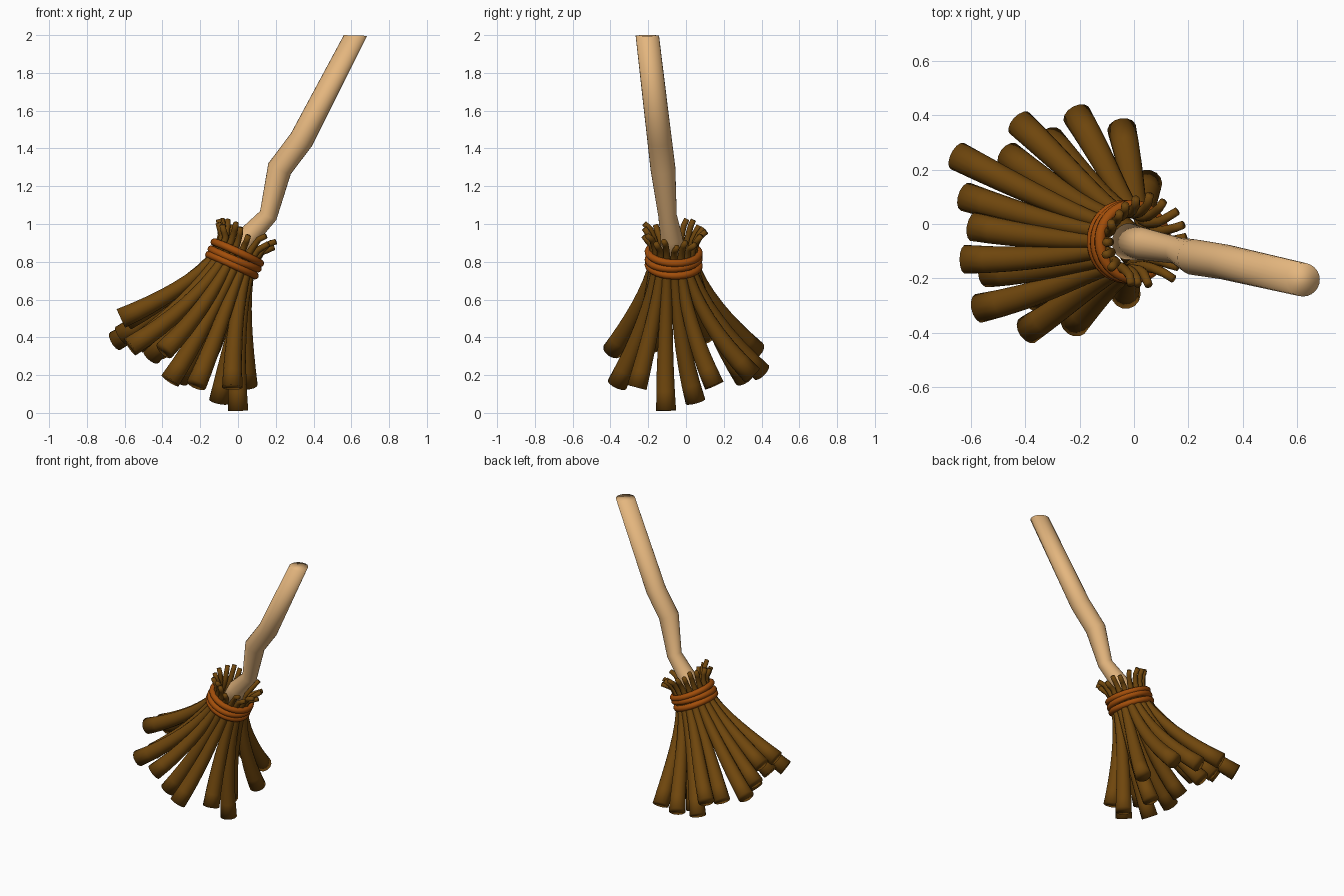
import bpy, bmesh, math, random
from mathutils import Vector

if "Cube" in bpy.data.objects:
    bpy.data.objects.remove(bpy.data.objects["Cube"])

random.seed(4)
C = Vector((-0.018, -0.065, 0.815))          # centre of the binding
U = Vector((0.4, 0.0, 0.917)).normalized()   # axis of the brush head
E1 = Vector((U.z, 0, -U.x))
E2 = Vector((0, 1, 0))


def material(name, rgb):
    m = bpy.data.materials.new(name)
    m.diffuse_color = (*rgb, 1)
    m.use_nodes = True
    m.node_tree.nodes["Principled BSDF"].inputs["Base Color"].default_value = m.diffuse_color
    return m


WOOD = material("pale_wood", (0.78, 0.47, 0.21))
TWIG = material("brown_twig", (0.16, 0.062, 0.004))
ROPE = material("orange_rope", (0.36, 0.075, 0.003))


def tube(name, pts, radii, mat, sides=14, end_normal=None):
    """Capped tapered tube through the given points."""
    bm = bmesh.new()
    rings = []
    n = len(pts)
    for i, p in enumerate(pts):
        a = (p - pts[i - 1]).normalized() if i else Vector()
        b = (pts[i + 1] - p).normalized() if i < n - 1 else Vector()
        t = (a + b).normalized()
        if i == n - 1 and end_normal:
            t = end_normal
        x = Vector((0, 1, 0)).cross(t).normalized()
        y = t.cross(x)
        ring = []
        for k in range(sides):
            w = 2 * math.pi * k / sides
            ring.append(bm.verts.new(p + (x * math.cos(w) + y * math.sin(w)) * radii[i]))
        rings.append(ring)
    for r0, r1 in zip(rings, rings[1:]):
        for k in range(sides):
            j = (k + 1) % sides
            bm.faces.new((r0[k], r0[j], r1[j], r1[k]))
    bm.faces.new(rings[0][::-1])
    bm.faces.new(rings[-1])
    me = bpy.data.meshes.new(name)
    bm.to_mesh(me)
    bm.free()
    ob = bpy.data.objects.new(name, me)
    bpy.context.collection.objects.link(ob)
    me.materials.append(mat)
    smooth(ob)
    return ob


def smooth(ob):
    # the whole surface is soft, end caps included
    for f in ob.data.polygons:
        f.use_smooth = True


# Crooked handle, cut level at the top
path = [(-0.02, -0.065, 0.79), (0.05, -0.077, 0.93), (0.16, -0.098, 1.045),
        (0.22, -0.122, 1.293), (0.335, -0.14, 1.445), (0.622, -0.205, 1.998)]
tube("handle", [Vector(p) for p in path], [0.068, 0.058, 0.049, 0.066, 0.065, 0.062],
     WOOD, 24, Vector((0.03, 0, 1)).normalized())

# Twigs: lower end centres
tips = [(-0.65, 0.25, 0.38), (-0.62, 0.10, 0.41), (-0.59, -0.01, 0.49), (-0.62, -0.13, 0.50),
        (-0.57, -0.31, 0.35), (-0.39, -0.39, 0.33), (-0.22, -0.365, 0.15), (-0.03, -0.26, 0.135),
        (0.05, 0.15, 0.145), (-0.045, 0.35, 0.20), (-0.21, 0.40, 0.215), (-0.42, 0.37, 0.33),
        (-0.46, 0.25, 0.30), (-0.31, 0.31, 0.18), (-0.54, -0.18, 0.36), (-0.36, -0.27, 0.17),
        (0.0, -0.105, 0.012), (-0.10, 0.05, 0.06)]


def angle(p):
    v = Vector(p) - C
    return math.atan2(v.dot(E2), v.dot(E1))


tips.sort(key=angle)
N = len(tips)
shift = sum(angle(p) - 2 * math.pi * i / N for i, p in enumerate(tips)) / N
for i, p in enumerate(tips):
    v = Vector(p) - C
    a_tip, a_band = angle(p), 2 * math.pi * i / N + shift
    drop = v.dot(U)
    reach = math.hypot(v.dot(E1), v.dot(E2))

    def at(h, r, w):
        return C + U * h + (E1 * math.cos(w) + E2 * math.sin(w)) * r

    # flared upper tuft, then the neck, then the spreading lower part
    j = random.uniform(-0.12, 0.12)
    top = random.uniform(0.135, 0.185)
    pts = [at(top, random.uniform(0.155, 0.175), a_band + j),
           at(top - 0.03, 0.138, a_band + j / 2),
           at(0.09, 0.118, a_band + j / 4), at(0.05, 0.109, a_band)]
    radii = [0.015, 0.016, 0.017, 0.019]
    for k in range(9):
        t = k / 8
        r = 0.107 + (reach - 0.107) * t ** 1.5
        d = (a_tip - a_band) * t
        pts.append(at(drop * t, r, a_band + d))
        radii.append(0.021 + 0.033 * t ** 0.85)
    tube(f"twig_{i + 1}", pts, radii, TWIG)

# Three rope rings binding the twigs
for i, (h, tilt) in enumerate([(-0.036, 0.03), (0.0, -0.03), (0.036, 0.04)]):
    axis = (U + E2 * tilt + E1 * tilt * 0.5).normalized()
    bpy.ops.mesh.primitive_torus_add(major_radius=0.134, minor_radius=0.02,
                                     major_segments=40, minor_segments=12,
                                     location=C + U * h,
                                     rotation=axis.to_track_quat('Z', 'Y').to_euler())
    ob = bpy.context.object
    ob.name = f"rope_ring_{i + 1}"
    ob.data.materials.append(ROPE)
    smooth(ob)
